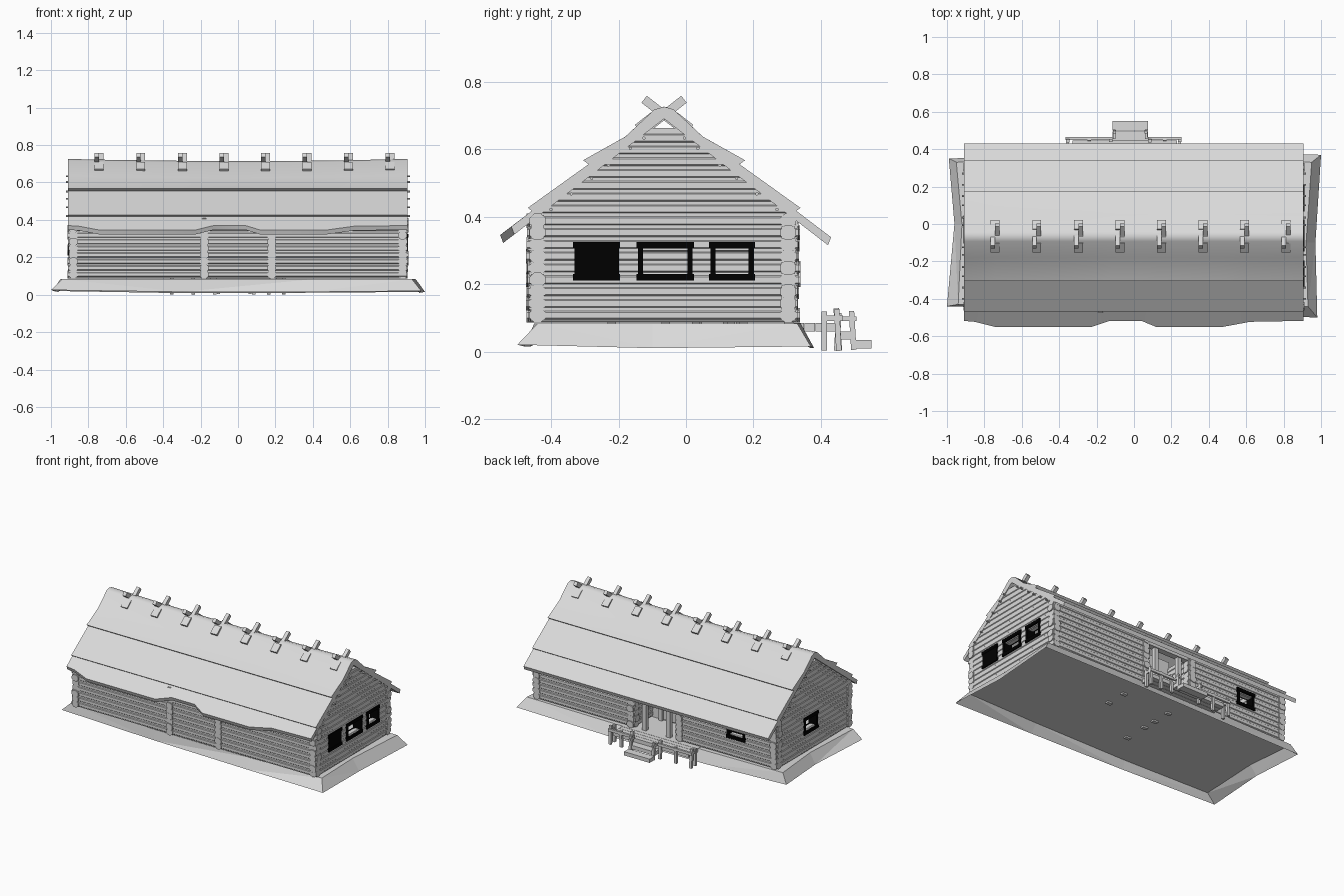
import bpy, bmesh, math, random
from mathutils import Matrix, Vector

random.seed(4)
if "Cube" in bpy.data.objects:
    bpy.data.objects.remove(bpy.data.objects["Cube"])


def material(name, rgb):
    m = bpy.data.materials.new(name)
    m.use_nodes = True
    m.diffuse_color = (*rgb, 1)
    m.node_tree.nodes["Principled BSDF"].inputs["Base Color"].default_value = (*rgb, 1)
    return m


GREY = material("pale weathered grey", (0.7, 0.7, 0.7))
BLACK = material("black paint", (0.0, 0.0, 0.0))


def finish(bm, name, mat=GREY):
    bmesh.ops.recalc_face_normals(bm, faces=bm.faces)
    me = bpy.data.meshes.new(name)
    bm.to_mesh(me)
    bm.free()
    me.materials.append(mat)
    ob = bpy.data.objects.new(name, me)
    bpy.context.collection.objects.link(ob)
    return ob


def box(bm, lo, hi, lean=0):
    lo, hi = Vector(lo), Vector(hi)
    m = Matrix.Translation((lo + hi) / 2) @ Matrix.Rotation(lean, 4, 'X') @ Matrix.Diagonal((*(hi - lo), 1))
    bmesh.ops.create_cube(bm, size=1, matrix=m)


def beam(bm, axis, a, b, across, t, lo, hi):
    """Box along x or y from a to b, of half thickness t."""
    if axis == 'x':
        box(bm, (a, across - t, lo), (b, across + t, hi))
    else:
        box(bm, (across - t, a, lo), (across + t, b, hi))


def log(bm, axis, a, b, across, z, r=0.023, wide=1.1):
    """Eight-sided log along x or y from a to b, flat side outwards."""
    turn = Matrix.Rotation(math.pi / 2, 4, 'Z') if axis == 'x' else Matrix()
    mid = ((a + b) / 2, across, z) if axis == 'x' else (across, (a + b) / 2, z)
    m = Matrix.Translation(mid) @ turn @ Matrix.Diagonal((wide, 1, 1, 1))
    m = m @ Matrix.Rotation(math.pi / 2, 4, 'X') @ Matrix.Rotation(math.pi / 8, 4, 'Z')
    bmesh.ops.create_cone(bm, cap_ends=True, segments=8, radius1=r, radius2=r, depth=b - a, matrix=m)


def loft(bm, sections):
    """Closed solid through matching cross-sections."""
    rings = [[bm.verts.new(p) for p in s] for s in sections]
    n = len(rings[0])
    for r, s in zip(rings, rings[1:]):
        for i in range(n):
            j = (i + 1) % n
            bm.faces.new((r[i], r[j], s[j], s[i]))
    bm.faces.new(rings[0])
    bm.faces.new(rings[-1])


ROW, Z0, MID = 0.035, 0.1075, -0.065     # log spacing, lowest log, ridge line
FRONT, BACK, SIDE = -0.44, 0.303, 0.88   # wall centre lines
OPEN_ROWS = (4, 5)


def wall(name, axis, across, a, b, holes=(), rows=8):
    """Stacked logs with moss-filled joints and window gaps."""
    bm = bmesh.new()
    for i in range(rows):
        ja, jb = (random.uniform(-0.005, 0.005) for _ in range(2))
        cuts = [a + ja] + ([c for h in holes for c in h] if i in OPEN_ROWS else []) + [b + jb]
        z = Z0 + ROW * i
        for s, e in zip(cuts[::2], cuts[1::2]):
            log(bm, axis, s, e, across, z)
            beam(bm, axis, s + 0.004, e - 0.004, across, 0.0195, z - ROW / 2, z + ROW / 2)
    finish(bm, name)


# Log walls
wall("front_wall", 'x', FRONT, -0.908, 0.908, rows=9)
wall("back_wall_left", 'x', BACK, 0.15, 0.908, rows=9)
wall("back_wall_right", 'x', BACK, -0.908, -0.15, [(-0.66, -0.54)], rows=9)
wall("left_side_wall", 'y', SIDE, -0.468, 0.333, [(-0.32, -0.21), (-0.13, 0.01), (0.085, 0.19)])
wall("right_side_wall", 'y', -SIDE, -0.468, 0.333, [(-0.09, 0.03)])
for n, x in (("left", 0.18), ("right", -0.18)):
    wall(n + "_cross_wall", 'y', x, -0.47, 0.335, rows=9)

# Gable logs shortened to the roof slope, over a solid panel
for n, x in (("left", SIDE), ("right", -SIDE)):
    bm = bmesh.new()
    for i in range(8, 16):
        z = Z0 + ROW * i
        d = min(0.39, 0.06 + (0.655 - z) / 0.756)
        log(bm, 'y', MID - d, MID + d, x, z)
    outline = [(-0.4, 0.37), (0.4, 0.37), (0.39, 0.405), (0.045, 0.662), (-0.045, 0.662), (-0.39, 0.405)]
    loft(bm, [[(x + t, MID + d, z) for d, z in outline] for t in (-0.0195, 0.0195)])
    finish(bm, n + "_gable")
    # Purlin pegs under the verge
    bm = bmesh.new()
    for d in (0.06, 0.1, 0.165, 0.215, 0.275, 0.335):
        for s in (-1, 1):
            log(bm, 'x', x - 0.04, x + 0.04, MID + s * d, 0.679 - 0.77 * d, 0.005, 1)
    finish(bm, n + "_gable_pegs")

# Roof of three overlapping tiers, with a wavering front eave
TIERS = [(0.028, 0.718), (0.115, 0.637), (0.24, 0.567), (0.224, 0.555), (0.404, 0.426), (0.392, 0.417)]
EAVE = [(-0.91, 0.45), (-0.85, 0.455), (-0.74, 0.483), (-0.23, 0.483), (-0.13, 0.45), (0.04, 0.45),
        (0.12, 0.483), (0.47, 0.483), (0.62, 0.455), (0.905, 0.45)]
sections = []
for x, ef in EAVE:
    sag = -0.012 * (1 - (x / 0.91) ** 2)

    def half(s, e):
        outer = [(d, z + sag * (z > 0.6)) for d, z in TIERS]
        outer += [(e + 0.003, 0.415 - 0.74 * (e - 0.389)), (e - 0.006, 0.687 - 0.756 * e), (0.045, 0.655)]
        return [(x, MID + s * d, z) for d, z in outer]
    sections.append([(x, MID, 0.726 + sag)] + half(1, 0.492) + [(x, MID, 0.69)] + half(-1, ef)[::-1])
bm = bmesh.new()
loft(bm, sections)
roof = finish(bm, "roof")
bpy.context.view_layer.objects.active = roof
roof.select_set(True)
bpy.ops.object.shade_smooth_by_angle(angle=math.radians(35))

# Crossed ridge clamps: a narrow horn and a broad foot on each slope
bm = bmesh.new()
for i in range(8):
    x = -0.742 + 0.222 * i
    for s in (-1, 1):
        slope = Matrix.Rotation(s * math.radians(38), 4, 'X')
        for dx, w, c, z, length in ((s * 0.012, 0.024, 0.006, 0.697, 0.165), (0, 0.048, 0.055, 0.68, 0.06)):
            m = Matrix.Translation((x + dx, MID - s * c, z)) @ slope
            m = m @ Matrix.Diagonal((w, length, 0.026, 1))
            bmesh.ops.create_cube(bm, size=1, matrix=m)
finish(bm, "ridge_clamps")


# Window frames
def window(name, axis, across, a, b, shut=False):
    bm = bmesh.new()
    bars = [(a, b, 0.21, 0.23), (a, b, 0.305, 0.325), (a + 0.004, a + 0.02, 0.21, 0.325),
            (b - 0.02, b - 0.004, 0.21, 0.325)]
    if shut:
        bars.append((a + 0.01, b - 0.01, 0.22, 0.315))
    for i, (s, e, lo, hi) in enumerate(bars):
        beam(bm, axis, s, e, across, 0.032 if i < 2 else 0.029, lo, hi)
    finish(bm, name, BLACK)


window("left_front_shutter", 'y', SIDE, -0.335, -0.195, True)
window("left_middle_window", 'y', SIDE, -0.147, 0.024)
window("left_back_window", 'y', SIDE, 0.068, 0.205)
window("right_window", 'y', -SIDE, -0.105, 0.045)
window("back_window", 'x', BACK, -0.67, -0.53)

# Recessed entrance with door, posts and lintel
bm = bmesh.new()
box(bm, (-0.17, 0.11, 0.08), (0.17, 0.125, 0.45))
for i in range(5):
    box(bm, (-0.075 + 0.03 * i, 0.125, 0.09), (-0.047 + 0.03 * i, 0.133, 0.3))
for x in (-0.09, 0.09):
    box(bm, (x - 0.012, 0.12, 0.08), (x + 0.012, 0.145, 0.32))
    box(bm, (x - 0.014, 0.29, 0.08), (x + 0.014, 0.318, 0.42))
box(bm, (-0.105, 0.12, 0.3), (0.105, 0.148, 0.325))
box(bm, (-0.17, 0.285, 0.37), (0.17, 0.325, 0.41))
finish(bm, "entrance")

# Earth mound: irregular skirt around a raised floor, open underneath
RIM = [(-1, -0.44, 0.025), (-0.3, -0.46, 0.015), (0.4, -0.48, 0.015), (0.98, -0.5, 0.02), (0.97, -0.1, 0.01),
       (1, 0.37, 0.015), (0.3, 0.38, 0.01), (-0.4, 0.37, 0.01), (-0.99, 0.35, 0.02), (-0.96, 0, 0.015)]
TOP = [(-0.94, -0.43), (-0.3, -0.45), (0.4, -0.45), (0.93, -0.44), (0.92, -0.1), (0.95, 0.33), (0.3, 0.34),
       (-0.4, 0.34), (-0.95, 0.33), (-0.92, 0)]
underside = [(x * 0.99, y * 0.98, 0.072) for x, y in TOP]
crown = [(x, y, 0.083) for x, y in TOP]
bm = bmesh.new()
loft(bm, [underside, RIM, crown])
bmesh.ops.triangulate(bm, faces=[f for f in bm.faces if len(f.verts) == 4])
finish(bm, "earth_mound")

# Furniture legs showing through the floor
bm = bmesh.new()
for x, ys in ((-0.133, (-0.22, -0.06, 0.035, 0.16)), (0.22, (0.03, 0.17))):
    for y in ys:
        box(bm, (x - 0.018, y - 0.012, 0.062), (x + 0.018, y + 0.012, 0.12))
finish(bm, "furniture_legs")

# Porch deck and steps
bm = bmesh.new()
for i in range(4):
    y = 0.32 + 0.032 * i
    box(bm, (-0.33, y, 0.06), (0.23, y + 0.03, 0.085))
finish(bm, "porch_deck")
bm = bmesh.new()
for y, z in ((0.445, 0.06), (0.5, 0.034)):
    box(bm, (-0.115, y, z - 0.025), (0.075, y + 0.05, z))
finish(bm, "porch_steps")

# Low leaning railings either side of the steps
bm = bmesh.new()
for s, e in ((-0.355, -0.125), (0.085, 0.245)):
    for x, lean in ((s, 0.08), ((s + e) / 2, -0.06), (e, 0.05)):
        box(bm, (x - 0.009, 0.442, 0.002), (x + 0.009, 0.458, 0.12 + 0.1 * lean), lean)
    box(bm, (s - 0.01, 0.45, 0.09), (e + 0.01, 0.464, 0.108))
for x in (-0.355, 0.245):
    box(bm, (x - 0.009, 0.402, 0.003), (x + 0.009, 0.418, 0.118))
    box(bm, (x - 0.006, 0.4, 0.09), (x + 0.006, 0.46, 0.106))
for x in (-0.105, 0.065):
    box(bm, (x - 0.008, 0.486, 0.005), (x + 0.008, 0.502, 0.12), 0.06)
    box(bm, (x - 0.006, 0.455, 0.09), (x + 0.006, 0.506, 0.104))
finish(bm, "porch_railings")
